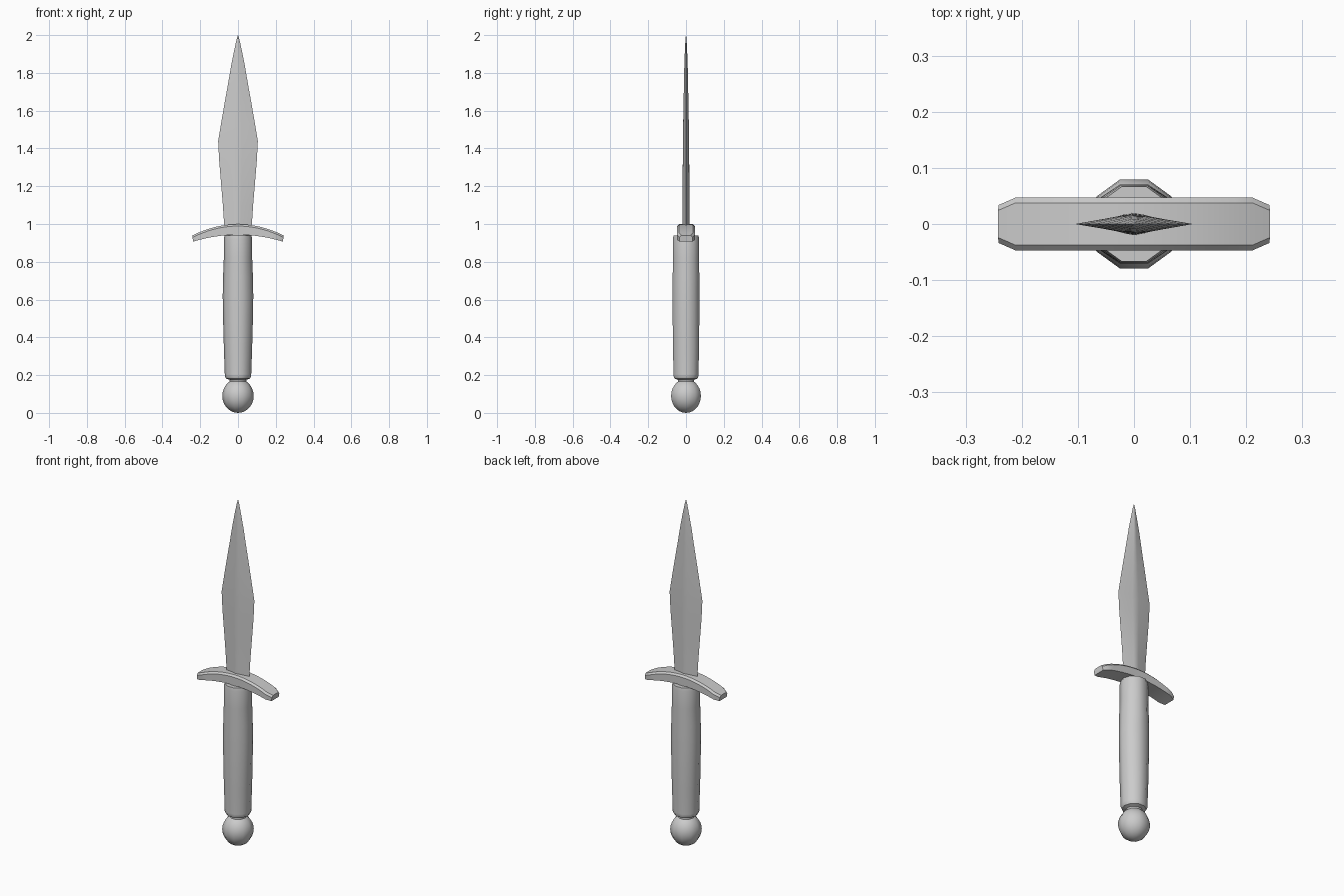
import bpy, bmesh, math

cube = bpy.data.objects.get("Cube")
if cube:
    bpy.data.objects.remove(cube, do_unlink=True)

grey = bpy.data.materials.new("plain grey")
grey.use_nodes = True
colour = (0.6, 0.6, 0.6, 1)
grey.diffuse_color = colour
grey.node_tree.nodes["Principled BSDF"].inputs["Base Color"].default_value = colour


def loft(name, rings, angle=40):
    """Skin a list of equal-length point rings and cap both ends."""
    bm = bmesh.new()
    loops = [[bm.verts.new(p) for p in ring] for ring in rings]
    n = len(loops[0])
    for a, b in zip(loops, loops[1:]):
        for i in range(n):
            j = (i + 1) % n
            bm.faces.new((a[i], a[j], b[j], b[i]))
    bm.faces.new(loops[0][::-1])
    bm.faces.new(loops[-1])
    bmesh.ops.recalc_face_normals(bm, faces=bm.faces)
    mesh = bpy.data.meshes.new(name)
    bm.to_mesh(mesh)
    bm.free()
    mesh.materials.append(grey)
    obj = bpy.data.objects.new(name, mesh)
    bpy.context.collection.objects.link(obj)
    bpy.ops.object.select_all(action='DESELECT')
    obj.select_set(True)
    bpy.context.view_layer.objects.active = obj
    bpy.ops.object.shade_smooth_by_angle(angle=math.radians(angle))
    return obj


def ring(rx, ry, z, sides=10):
    steps = [2 * math.pi * i / sides for i in range(sides)]
    return [(rx * math.cos(a), ry * math.sin(a), z) for a in steps]


# Round pommel, ten sides around
R, rows = 0.083, 14
pommel = []
for k in range(rows + 1):
    a = math.pi * max(k, 0.05) / rows if k < rows else math.pi * (rows - 0.05) / rows
    r = R * math.sin(a)
    pommel.append(ring(r, r, 0.09 - 0.09 * math.cos(a)))
loft("pommel", pommel)

# Grip with a narrow neck, a lip and a gentle swell: half width, half depth, height
grip = [(0.045, 0.045, 0.15), (0.045, 0.045, 0.175), (0.064, 0.064, 0.182),
        (0.07, 0.069, 0.195), (0.07, 0.069, 0.205), (0.075, 0.073, 0.35),
        (0.079, 0.074, 0.5), (0.081, 0.074, 0.62), (0.079, 0.074, 0.72),
        (0.075, 0.073, 0.82), (0.075, 0.073, 0.92), (0.071, 0.07, 0.938)]
loft("grip", [ring(*g) for g in grip])

# Collar between grip and guard
loft("collar", [ring(0.062, 0.045, z) for z in (0.92, 0.965)])

# Arched crossguard with softened ends
guard = []
count = 16
for k in range(count + 1):
    u = 2 * k / count - 1
    x, mid, half = 0.24 * u, 0.971 - 0.048 * u * u, 0.028 - 0.012 * u * u
    d = 0.034 if k in (0, count) else 0.047
    b = 0.01
    lean = 0.4 * u
    profile = [(-d, -half), (d, -half), (d, half - b), (d - b, half),
               (b - d, half), (-d, half - b)]
    guard.append([(x + lean * h * 0.4, y, mid + h) for y, h in profile])
loft("crossguard", guard, 35)

# Leaf-shaped blade with a central ridge: half width, half thickness, height
blade = [(0.072, 0.02, 0.975), (0.08, 0.019, 1.1), (0.09, 0.018, 1.22),
         (0.1, 0.017, 1.34), (0.105, 0.016, 1.44), (0.09, 0.015, 1.53),
         (0.071, 0.013, 1.64), (0.053, 0.011, 1.74), (0.036, 0.009, 1.84),
         (0.02, 0.006, 1.92), (0.008, 0.003, 1.975), (0.0005, 0.0005, 2.0)]


def blade_ring(w, t, z):
    half = [(w, 0), (0.2 * w, 0.88 * t), (0, t), (-0.2 * w, 0.88 * t)]
    return [(x, y, z) for x, y in half] + [(-x, -y, z) for x, y in half]


loft("blade", [blade_ring(*b) for b in blade], 30)
